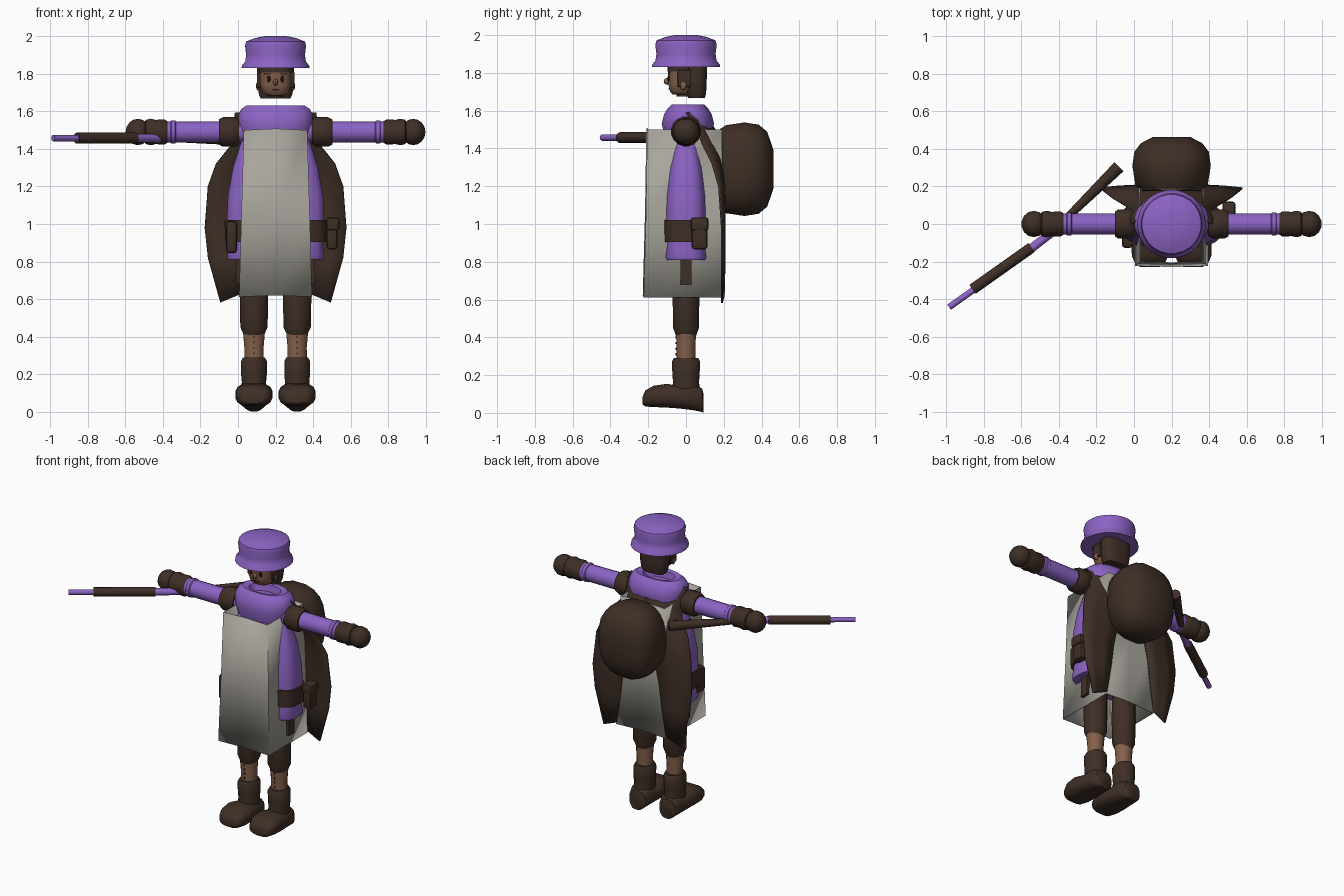
import bpy, bmesh, math
from mathutils import Vector

if "Cube" in bpy.data.objects:
    bpy.data.objects.remove(bpy.data.objects["Cube"], do_unlink=True)

CX = 0.2  # the figure's own middle line


def material(name, rgb):
    m = bpy.data.materials.new(name)
    m.use_nodes = True
    m.diffuse_color = (*rgb, 1)
    m.node_tree.nodes["Principled BSDF"].inputs["Base Color"].default_value = (*rgb, 1)
    return m


PURPLE = material("purple cloth", (0.26, 0.125, 0.55))
BROWN = material("dark brown leather", (0.048, 0.028, 0.019))
GREY = material("grey linen", (0.40, 0.38, 0.34))
SKIN = material("brown skin", (0.23, 0.115, 0.068))
BLACK = material("black", (0.01, 0.008, 0.007))


def finish(name, bm, mat, angle=40):
    bmesh.ops.recalc_face_normals(bm, faces=bm.faces)
    mesh = bpy.data.meshes.new(name)
    bm.to_mesh(mesh)
    bm.free()
    mesh.materials.append(mat)
    ob = bpy.data.objects.new(name, mesh)
    bpy.context.collection.objects.link(ob)
    bpy.ops.object.select_all(action='DESELECT')
    ob.select_set(True)
    bpy.context.view_layer.objects.active = ob
    bpy.ops.object.shade_smooth_by_angle(angle=math.radians(angle))
    return ob


def loft(name, axis, rings, mat, n=16, power=2.0, caps=True, angle=40):
    """Skin superellipse rings (centre, radius a, radius b) set across an axis."""
    bm = bmesh.new()
    loops = []
    for centre, a, b in rings:
        loop = []
        for i in range(n):
            t = math.tau * (i + 0.5) / n
            c, s = math.cos(t), math.sin(t)
            p = a * math.copysign(abs(c) ** (2 / power), c)
            q = b * math.copysign(abs(s) ** (2 / power), s)
            off = {'x': (0, p, q), 'y': (p, 0, q), 'z': (p, q, 0)}[axis]
            loop.append(bm.verts.new(Vector(centre) + Vector(off)))
        loops.append(loop)
    for lo, hi in zip(loops, loops[1:]):
        for i in range(n):
            j = (i + 1) % n
            bm.faces.new((lo[i], lo[j], hi[j], hi[i]))
    if caps:
        bm.faces.new(loops[0])
        bm.faces.new(loops[-1])
    return finish(name, bm, mat, angle)


def upright(name, x, y, rows, mat, **kw):
    return loft(name, 'z', [((x, y, z), a, b) for z, a, b in rows], mat, **kw)


def along_arm(name, s, rows, mat, **kw):
    return loft(name, 'x', [((CX + s * u, 0, 1.49), r, r) for u, r in rows], mat, **kw)


def ball(name, centre, size, mat, seg=14):
    bm = bmesh.new()
    bmesh.ops.create_uvsphere(bm, u_segments=seg, v_segments=8, radius=1)
    for v in bm.verts:
        v.co = Vector(centre) + Vector(a * b for a, b in zip(v.co, size))
    return finish(name, bm, mat)


def box(name, centre, size, mat, bevel=0.0):
    bm = bmesh.new()
    bmesh.ops.create_cube(bm, size=1)
    for v in bm.verts:
        v.co = Vector(centre) + Vector(a * b for a, b in zip(v.co, size))
    if bevel:
        bmesh.ops.bevel(bm, geom=bm.edges[:], offset=bevel, segments=2, affect='EDGES', profile=0.5)
    return finish(name, bm, mat)


def rod(name, start, end, r1, r2, mat):
    a, b = Vector(start), Vector(end)
    bm = bmesh.new()
    bmesh.ops.create_cone(bm, cap_ends=True, segments=12, radius1=r1, radius2=r2, depth=(b - a).length)
    bm.transform((b - a).to_track_quat('Z', 'Y').to_matrix().to_4x4())
    bmesh.ops.translate(bm, verts=bm.verts, vec=(a + b) / 2)
    return finish(name, bm, mat)


def thicken(ob, t):
    mod = ob.modifiers.new("thickness", 'SOLIDIFY')
    mod.thickness = t
    mod.offset = 0


# Helmet with a flared brim
hat = [(1.83, .183), (1.845, .18), (1.865, .163), (1.9, .158), (1.95, .164),
       (1.972, .158), (1.99, .11), (2.0, .06)]
upright("helmet", CX, 0, [(z, r, r) for z, r in hat], PURPLE, n=24, angle=50)

# Head, hair and face
upright("face", CX, -.025, [(1.685, .05, .045), (1.70, .07, .06), (1.74, .083, .07), (1.84, .085, .072)],
        SKIN, power=2.6)
upright("hair", CX, .055, [(1.668, .08, .045), (1.69, .09, .052), (1.75, .1, .055), (1.84, .1, .058)],
        BROWN, power=3)
upright("fringe", CX, -.02, [(1.808, .09, .08), (1.84, .092, .08)], BROWN, power=2.6)
upright("neck", CX, -.01, [(1.675, .04, .04), (1.70, .04, .04)], BROWN)
ball("nose", (CX, -.1, 1.755), (.014, .018, .018), SKIN, 8)
box("mouth", (CX, -.088, 1.715), (.035, .008, .006), BLACK)
for s in (-1, 1):
    ball("eye", (CX + s * .036, -.09, 1.772), (.011, .008, .018), BLACK, 10)
    box("brow", (CX + s * .038, -.09, 1.8), (.04, .01, .01), BROWN)
    box("sideburn", (CX + s * .09, -.01, 1.77), (.02, .07, .09), BROWN, .006)
    ball("ear", (CX + s * .092, -.015, 1.735), (.012, .018, .025), SKIN, 8)

# Hood collar with a sunken opening
upright("collar", CX, .01, [(1.45, .18, .12), (1.53, .2, .14), (1.58, .2, .128), (1.612, .185, .108),
                            (1.632, .155, .088), (1.625, .11, .065), (1.58, .09, .055)],
        PURPLE, n=20, power=2.4)

# Coat and belt
upright("coat", CX, 0, [(.81, .255, .115), (.825, .26, .122), (.89, .252, .112), (1.0, .262, .118),
                        (1.15, .255, .112), (1.3, .228, .095), (1.42, .19, .07), (1.5, .16, .055)],
        PURPLE, n=24, power=3.4)
upright("belt", CX, 0, [(.905, .27, .124), (1.02, .273, .126)], BROWN, n=24, power=3.4)
box("left_pouch", (.5, .072, .945), (.06, .085, .16), BROWN, .018)
box("left_pouch_flap", (.505, .072, 1.0), (.07, .095, .07), BROWN, .015)
box("right_pouch", (-.035, -.085, .93), (.06, .085, .17), BROWN, .018)
for s in (-1, 1):
    box("hanging_strap", (CX + s * .195, 0, .76), (.03, .06, .16), BROWN)

# Long open-ended tabard wrapped round the coat
bm = bmesh.new()
rows = []
for z, w, front, back in ((.612, .192, -.222, .197), (1.05, .18, -.21, .192), (1.5, .167, -.203, .187)):
    outline = [(-w, front), (0, front - .004), (w, front), (w, back), (0, back), (-w, back)]
    rows.append([bm.verts.new((CX + x, y, z + (.008 if x == 0 else 0))) for x, y in outline])
for lo, hi in zip(rows, rows[1:]):
    for i in range(6):
        j = (i + 1) % 6
        bm.faces.new((lo[i], lo[j], hi[j], hi[i]))
thicken(finish("tabard", bm, GREY), .006)

# Split cape: height, inner edge (offset, y), outer edge (offset, y)
cape = [(1.59, .12, .03, .215, .0), (1.55, 0, .12, .22, .04), (1.47, 0, .17, .222, .07),
        (1.42, 0, .187, .235, .09), (1.32, 0, .203, .316, .14), (1.2, .09, .205, .36, .175),
        (.98, .14, .205, .377, .19), (.82, .16, .205, .36, .19)]
for s in (-1, 1):
    bm = bmesh.new()
    grid = []
    for z, xi, yi, xo, yo in cape:
        grid.append([bm.verts.new((CX + s * (xi + (xo - xi) * t), yi + (yo - yi) * t ** 2, z))
                     for t in (0, .33, .67, 1)])
    grid.append([bm.verts.new((CX + s * (.19 + .104 * t), .2 - .01 * t, .625 - .043 * t))
                 for t in (0, .33, .67, 1)])
    for up, low in zip(grid, grid[1:]):
        for i in range(3):
            bm.faces.new((up[i], up[i + 1], low[i + 1], low[i]))
    thicken(finish("cape_half", bm, BROWN), .01)

# Rounded back pack
pack = [(.175, .16, .21), (.21, .195, .235), (.31, .211, .25), (.385, .2, .238), (.43, .165, .2), (.464, .1, .1)]
loft("backpack", 'y', [((CX, y, 1.29), a, b) for y, a, b in pack], BROWN, n=20, power=2.5, angle=50)

for s in (-1, 1):
    # Arms
    along_arm("sleeve", s, [(.1, .058), (.51, .056), (.53, .056), (.535, .063), (.555, .063), (.56, .058), (.59, .058)], PURPLE)
    along_arm("shoulder_pad", s, [(.195, .066), (.215, .08), (.28, .08), (.302, .068)], BROWN)
    along_arm("glove_cuff", s, [(.575, .058), (.59, .068), (.64, .066), (.665, .072), (.69, .066), (.70, .05)], BROWN)
    ball("hand", (CX + s * .733, 0, 1.49), (.067, .07, .07), BROWN)

    # Legs
    x = CX + s * .115
    upright("trouser_leg", x, 0, [(.41, .055, .055), (.45, .074, .07), (.6, .077, .072), (.9, .075, .07)], BROWN)
    upright("calf", x, 0, [(.25, .053, .05), (.34, .052, .05), (.43, .06, .055)], SKIN)
    upright("boot_shaft", x, 0, [(.08, .07, .085), (.16, .066, .07), (.2, .07, .073), (.27, .07, .077), (.29, .058, .066)], BROWN)
    for z in (.31, .34, .37, .40):
        box("calf_stitch", (x, -.052, z), (.006, .006, .012), BLACK)

    # Boot foot: y, half width, bottom, top
    foot = [(-.23, .05, .045, .085), (-.215, .078, .033, .12), (-.17, .098, .03, .145), (-.1, .1, .027, .155),
            (-.03, .088, .022, .14), (.04, .078, .013, .15), (.085, .06, .004, .13), (.093, .045, .0, .1)]
    loft("boot_foot", 'y', [((x, y, (a + b) / 2), w, (b - a) / 2) for y, w, a, b in foot], BROWN, power=2.7)

# Long gun held in the right hand: bent stock, barrel and sleeve
Z = 1.457
rod("gun_stock", (-.08, .305, Z), (-.36, .03, Z), .034, .02, BROWN)
rod("gun_grip", (-.34, .03, Z), (-.56, -.14, Z), .023, .023, PURPLE)
rod("gun_sleeve", (-.545, -.125, Z), (-.86, -.348, Z), .029, .029, BROWN)
rod("gun_barrel", (-.5, -.1, Z), (-.985, -.443, Z), .017, .017, PURPLE)
